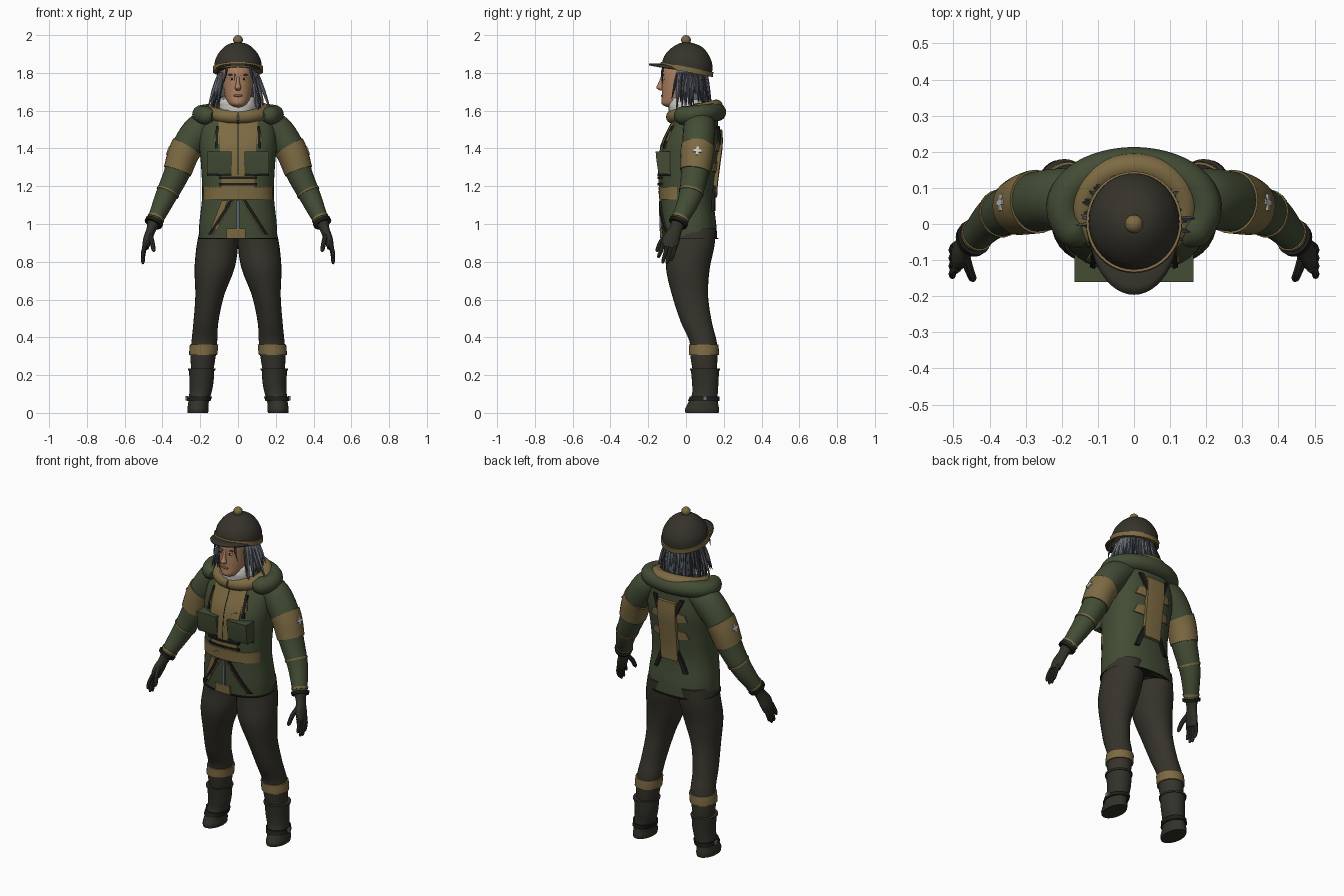
import bpy, bmesh, math, random
from mathutils import Vector, Matrix

random.seed(4)
if "Cube" in bpy.data.objects:
    bpy.data.objects.remove(bpy.data.objects["Cube"])


def material(name, *rgb):
    m = bpy.data.materials.new(name)
    m.use_nodes = True
    m.diffuse_color = (*rgb, 1)
    m.node_tree.nodes["Principled BSDF"].inputs["Base Color"].default_value = (*rgb, 1)
    return m


GREEN = material("jacket green", .056, .074, .036)
TAN = material("tan cloth", .205, .145, .055)
PANTS = material("dark trousers", .036, .033, .024)
BOOT = material("boot leather", .030, .031, .022)
BLACK = material("black strap", .012, .012, .010)
SKIN = material("skin", .42, .22, .12)
HAIR = material("grey hair", .13, .145, .18)
LOCK = material("dark hair", .05, .053, .06)
WHITE = material("off white", .62, .60, .56)
LIP = material("lip brown", .22, .09, .06)
X, Z = Vector((1, 0, 0)), Vector((0, 0, 1))
parts = []


def finish(name, bm, mat):
    bmesh.ops.recalc_face_normals(bm, faces=bm.faces)
    me = bpy.data.meshes.new(name)
    bm.to_mesh(me)
    bm.free()
    me.materials.append(mat)
    ob = bpy.data.objects.new(name, me)
    bpy.context.collection.objects.link(ob)
    parts.append(ob)
    return ob


def sample(keys, t):
    """Smooth interpolation through (x, y, z, radius_a, radius_b) keys."""
    i = max(0, min(int(t), len(keys) - 2))
    f, last = t - i, len(keys) - 1
    a, b, c, d = (keys[max(0, min(last, i + k))] for k in (-1, 0, 1, 2))
    return [q + f * ((r - p) / 2 + f * (p - 2.5 * q + 2 * r - s / 2 + f * (1.5 * (q - r) + (s - p) / 2)))
            for p, q, r, s in zip(a, b, c, d)]


def frame(keys, t, flat=False, ref=X):
    p = sample(keys, t)
    e = .02
    tan = Z.copy() if flat else Vector(sample(keys, min(t + e, len(keys) - 1))[:3]) - Vector(
        sample(keys, max(t - e, 0))[:3])
    tan.normalize()
    u = (ref - tan * ref.dot(tan)).normalized()
    return Vector(p[:3]), p[3], p[4], u, tan.cross(u), tan


def tube(name, keys, mat, t0=0, t1=None, grow=0, n=24, flat=False, ref=X, power=2, steps=5, s=1, jitter=0):
    """Loft of rounded sections; s = -1 builds the mirrored side."""
    bm = bmesh.new()
    t1 = len(keys) - 1 if t1 is None else t1
    m = max(2, math.ceil((t1 - t0) * steps))
    rings = []
    for j in range(m + 1):
        c, ra, rb, u, v, _ = frame(keys, t0 + (t1 - t0) * j / m, flat, ref)
        ring = []
        for k in range(n):
            ca, sa = math.cos(math.tau * k / n), math.sin(math.tau * k / n)
            ca, sa = (math.copysign(abs(q) ** (2 / power), q) for q in (ca, sa))
            g = grow + random.uniform(-jitter, jitter)
            co = c + u * ca * (ra + g) + v * sa * (rb + g)
            ring.append(bm.verts.new((co.x * s, co.y, co.z)))
        rings.append(ring)
    for a, b in zip(rings, rings[1:]):
        for k in range(n):
            bm.faces.new((a[k], a[(k + 1) % n], b[(k + 1) % n], b[k]))
    bm.faces.new(rings[0])
    bm.faces.new(rings[-1])
    return finish(name, bm, mat)


def blob(name, loc, size, mat):
    bm = bmesh.new()
    bmesh.ops.create_uvsphere(bm, u_segments=16, v_segments=10, radius=1)
    bmesh.ops.transform(bm, matrix=Matrix.Translation(loc) @ Matrix.Diagonal((*size, 1)), verts=bm.verts)
    return finish(name, bm, mat)


def box(name, matrix, size, mat):
    bm = bmesh.new()
    bmesh.ops.create_cube(bm, size=1)
    bmesh.ops.transform(bm, matrix=matrix @ Matrix.Diagonal((*size, 1)), verts=bm.verts)
    return finish(name, bm, mat)


# Jacket body
TORSO = [(0, .02, .92, .205, .145), (0, .015, 1.0, .205, .145), (0, .005, 1.15, .19, .14), (0, .01, 1.3, .195, .15),
         (0, .025, 1.42, .205, .15), (0, .045, 1.52, .195, .125), (0, .06, 1.59, .15, .105), (0, .05, 1.64, .09, .08)]
ROUND = 2.4
tube("jacket_body", TORSO, GREEN, n=48, flat=True, power=ROUND)
tube("jacket_hem", TORSO, BLACK, 0, .15, .008, 48, True, power=ROUND)


def torso_y(x, z, back):
    lo, hi = 0, len(TORSO) - 1
    for _ in range(25):
        mid = (lo + hi) / 2
        lo, hi = (mid, hi) if sample(TORSO, mid)[2] < z else (lo, mid)
    _, cy, _, rx, ry = sample(TORSO, lo)
    k = max(0, 1 - (abs(x) / rx) ** ROUND) ** (1 / ROUND)
    return cy + (ry if back else -ry) * k


def plate(name, corners, mat, low=.006, high=.006, back=False, flat=False, nx=12, nz=8):
    """Four-cornered patch (x, z) draped over the jacket, with closed rims."""
    bl, br, tr, tl = (Vector(c) for c in corners)
    bm = bmesh.new()
    out = 1 if back else -1
    grid = []
    for j in range(nz + 1):
        v = j / nz
        row = [bl.lerp(tl, v).lerp(br.lerp(tr, v), i / nx) for i in range(nx + 1)]
        grid.append([bm.verts.new((q.x, torso_y(0 if flat else q.x, q.y, back) + out * (low + (high - low) * v), q.y))
                     for q in row])
    for a, b in zip(grid, grid[1:]):
        for i in range(nx):
            bm.faces.new((a[i], a[i + 1], b[i + 1], b[i]))
    rim = bmesh.ops.extrude_edge_only(bm, edges=[e for e in bm.edges if e.is_boundary])["geom"]
    for w in rim:
        if isinstance(w, bmesh.types.BMVert):
            w.co.y -= out * (.08 if flat else max(low, high) + .004)
    return finish(name, bm, mat)


def rect(x0, x1, z0, z1):
    return (x0, z0), (x1, z0), (x1, z1), (x0, z1)


def strap(name, x0, z0, x1, z1, w, mat, d=.01, back=False):
    plate(name, ((x0 - w, z0), (x0 + w, z0), (x1 + w, z1), (x1 - w, z1)), mat, d, d, back, nx=2, nz=12)


# Jacket front
plate("front_panel", ((-.085, 1.19), (.085, 1.19), (.105, 1.58), (-.105, 1.58)), TAN, nz=16)
plate("belt", rect(-.182, .182, 1.13, 1.195), TAN, .008, .008, nx=24)
for z in (1.21, 1.245):
    plate("belt_cord", rect(-.1, .1, z - .006, z + .006), BLACK, .012, .012, nz=1)
strap("zip", 0, .96, 0, 1.125, .008, HAIR)
strap("panel_seam", 0, 1.26, 0, 1.55, .002, BLACK, .008)
plate("hem_patch", rect(-.06, .04, .925, .975), TAN, .011, .011)
for s in (-1, 1):
    plate("chest_pocket", rect(*sorted((s * .035, s * .165)), 1.265, 1.385), GREEN, .004, .028, flat=True)
    strap("pocket_trim", s * .1, 1.255, s * .1, 1.268, .065, BLACK, .012)
    strap("front_strap", s * .15, .945, s * .035, 1.125, .009, BLACK)
    strap("front_strap_edge", s * .13, .945, s * .022, 1.125, .004, TAN)
    strap("side_strap", s * .115, 1.4, s * .11, 1.52, .007, BLACK)
    plate("torn_patch", ((s * .1, 1.42), (s * .13, 1.44), (s * .12, 1.49), (s * .1, 1.5)), TAN, .008, .008)
strap("worn_strap", -.13, .97, -.07, 1.125, .016, TAN, .009)
for x, z in ((.05, 1.41), (.02, 1.33), (-.06, 1.16)):
    strap("scuff", x, z, x + .025, z + .015, .008, HAIR, .012)

# Back pad with crossed straps and torn patches
plate("back_pad", ((-.055, 1.14), (.055, 1.14), (.06, 1.5), (-.06, 1.5)), TAN, .02, .02, True)
for s in (-1, 1):
    strap("back_strap", -s * .1, 1.07, s * .09, 1.52, .012, BLACK, .014, True)
    for z in (1.27, 1.38):
        plate("back_patch", ((s * .055, z), (s * .12, z + .01), (s * .105, z + .05), (s * .055, z + .06)), TAN,
              back=True)

# Hood, lining and fur collar
def arc(a0, a1, rx, ry, z, lift, r, taper=False, n=20):
    keys = []
    for i in range(n + 1):
        a = math.radians(a0 + (a1 - a0) * i / n)
        q = r * (.5 if taper and i in (0, n) else 1)
        keys.append((rx * math.cos(a), .045 + ry * math.sin(a), z + lift * math.sin(a), q, q))
    return keys


tube("hood", arc(-48, 228, .195, .12, 1.58, .012, .048, True), GREEN, n=16, ref=Z, steps=3)
tube("hood_lining", arc(-90, 270, .14, .115, 1.595, .028, .036), TAN, n=16, ref=Z, steps=3)
tube("fur_collar", [(0, .02, 1.55, .1, .1), (0, .01, 1.62, .106, .105), (0, .005, 1.665, .095, .092),
                    (0, .005, 1.675, .07, .07)], WHITE, n=32, flat=True, jitter=.004)

# Arms, gloves, legs and boots
ARM = [(.13, .07, 1.54, .06, .08), (.2, .07, 1.5, .085, .085), (.28, .06, 1.39, .078, .082),
       (.328, .045, 1.26, .068, .072), (.385, .02, 1.14, .056, .06), (.435, -.03, 1.03, .042, .045),
       (.45, -.045, 1.0, .038, .04)]
PALM = [(.445, -.04, 1.01, .036, .038), (.46, -.055, .97, .025, .034), (.478, -.078, .92, .024, .045),
        (.49, -.09, .875, .018, .042)]
LEG = [(.1, .03, .98, .1, .13), (.11, .025, .88, .11, .125), (.125, .01, .76, .105, .115), (.15, .022, .62, .076, .095),
       (.17, .055, .48, .066, .082), (.178, .09, .38, .068, .072), (.185, .095, .3, .067, .072),
       (.19, .1, .2, .055, .06)]
SHAFT = [(.193, .1, .235, .068, .075), (.193, .102, .16, .063, .07), (.2, .1, .1, .058, .068), (.21, .09, .05, .054, .08),
         (.212, .085, .02, .056, .09), (.212, .085, 0, .054, .088)]
for s, side in ((1, "left"), (-1, "right")):
    tube(side + "_sleeve", ARM, GREEN, s=s)
    tube(side + "_armband", ARM, TAN, 1.85, 2.85, .006, s=s)
    tube(side + "_sleeve_stripe", ARM, TAN, 3.72, 3.8, .004, s=s)
    tube(side + "_cuff_stripe", ARM, TAN, 4.95, 5.1, .004, s=s)
    tube(side + "_glove_cuff", ARM, BLACK, 5.3, 6, .01, s=s)
    # Arm cross
    c, ra, rb, u, v, t = frame(ARM, 2.25)
    m = Matrix.Diagonal((s, 1, 1, 1)) @ Matrix.Translation(c + u * (ra + .006)) @ Matrix((v, t, u)).transposed().to_4x4()
    box(side + "_cross_bar", m, (.046, .014, .008), WHITE)
    box(side + "_cross_post", m, (.014, .046, .008), WHITE)
    # Glove
    tube(side + "_palm", PALM, BOOT, n=16, s=s)
    for i, reach in enumerate((.06, .088, .092, .075)):
        y = -.122 + i * .022
        tube(side + "_finger", [(.488, y, .895, .011, .012), (.501, y - .01, .895 - reach * .6, .011, .011),
                                (.503, y - .022, .89 - reach, .009, .009), (.5, y - .024, .88 - reach, .003, .003)],
             BOOT, n=8, s=s, steps=3)
    tube(side + "_thumb", [(.47, -.085, .95, .015, .016), (.456, -.128, .91, .013, .014),
                           (.447, -.15, .865, .011, .011), (.445, -.153, .852, .003, .003)], BOOT, n=8, s=s)
    # Leg and boot
    tube(side + "_trouser_leg", LEG, PANTS, n=28, flat=True, s=s)
    tube(side + "_knee_band", LEG, TAN, 5.22, 5.92, .007, 28, True, s=s)
    tube(side + "_boot", SHAFT, BOOT, n=28, flat=True, s=s)
    tube(side + "_boot_rim", SHAFT, BOOT, 0, .2, .005, 28, True, s=s)
    tube(side + "_boot_strap", SHAFT, BLACK, 2.25, 2.7, .008, 28, True, s=s)
    box(side + "_buckle", Matrix.Translation((s * .272, .1, .078)), (.012, .022, .024), HAIR)

# Head and face
tube("head", [(0, -.07, 1.618, .02, .025), (0, -.055, 1.635, .05, .073), (0, -.04, 1.68, .07, .088),
              (0, -.035, 1.75, .079, .094), (0, -.035, 1.82, .08, .095), (0, -.03, 1.87, .06, .07)],
     SKIN, n=32, flat=True)
tube("neck", [(0, .0, 1.56, .06, .06), (0, -.01, 1.7, .055, .06)], SKIN, flat=True)
tube("nose", [(0, -.123, 1.785, .007, .008), (0, -.133, 1.745, .01, .014), (0, -.138, 1.722, .017, .019),
              (0, -.13, 1.708, .011, .01)], SKIN, n=12, flat=True)
blob("mouth", (0, -.126, 1.68), (.024, .006, .007), LIP)
for s in (-1, 1):
    blob("eye", (s * .032, -.117, 1.768), (.014, .007, .007), WHITE)
    blob("pupil", (s * .032, -.122, 1.768), (.006, .004, .006), BLACK)
    blob("brow", (s * .034, -.12, 1.79), (.02, .006, .004), LOCK)

# Hair mass and hanging locks
tube("hair_mass", [(0, .035, 1.6, .075, .07), (0, .03, 1.66, .09, .09), (0, .015, 1.74, .096, .1),
                   (0, .005, 1.84, .098, .105)], HAIR, n=32, flat=True, jitter=.003)
for i in range(72):
    a = math.radians(-40 + 260 * i / 71)
    ca, sa = math.cos(a), math.sin(a)
    flare = random.uniform(.0, .02) + .045 * abs(ca) * random.random()
    end = random.uniform(1.58, 1.69)
    path = []
    for f, w in ((0, .008), (.45, .010), (.8, .007), (1, .001)):
        r = .1 + flare * f * 1.2
        path.append((r * ca, .015 + r * sa * .95, 1.8 + (end - 1.8) * f, w, w * .7))
    tube("hair_lock", path, random.choice((LOCK, LOCK, HAIR)), n=5, steps=2)
for x in (-.06, -.015, .01, .065):
    tube("fringe_lock", [(x, -.118, 1.84, .007, .005), (x * 1.1, -.127, 1.79, .006, .004),
                         (x * 1.3, -.122, 1.74, .001, .001)], LOCK, n=5, steps=2)

# Padded cap: dome, band, brim and bobble
DOME = [(0, 0, -.01, .126, .136), (0, 0, .05, .122, .13), (0, 0, .1, .095, .1), (0, 0, .135, .055, .058),
        (0, 0, .147, .005, .005)]
cap = [tube("cap_dome", DOME, PANTS, n=40, flat=True),
       tube("cap_band", DOME, TAN, 0, .5, .007, 40, True)]
bm = bmesh.new()
rows = []
for i in range(25):
    a = math.radians(-88 + 176 * i / 24)
    rows.append([bm.verts.new((math.sin(a) * (.115 + .012 * f), -math.cos(a) * (.12 + .082 * f), .008 - .012 * f * f))
                 for f in (0, .35, .7, 1)])
for a, b in zip(rows, rows[1:]):
    for k in range(3):
        bm.faces.new((a[k], a[k + 1], b[k + 1], b[k]))
brim = finish("cap_brim", bm, PANTS)
brim.modifiers.new("thickness", "SOLIDIFY").thickness = .01
for ob in cap + [brim]:
    ob.location = (0, .003, 1.815)
    ob.rotation_euler.x = math.radians(-11)
blob("cap_bobble", (0, .0, 1.974), (.026, .026, .026), TAN)

# Smooth shading with sharp creases kept
bpy.ops.object.select_all(action="DESELECT")
for ob in parts:
    ob.select_set(True)
bpy.context.view_layer.objects.active = parts[0]
bpy.ops.object.shade_smooth_by_angle(angle=math.radians(42))
